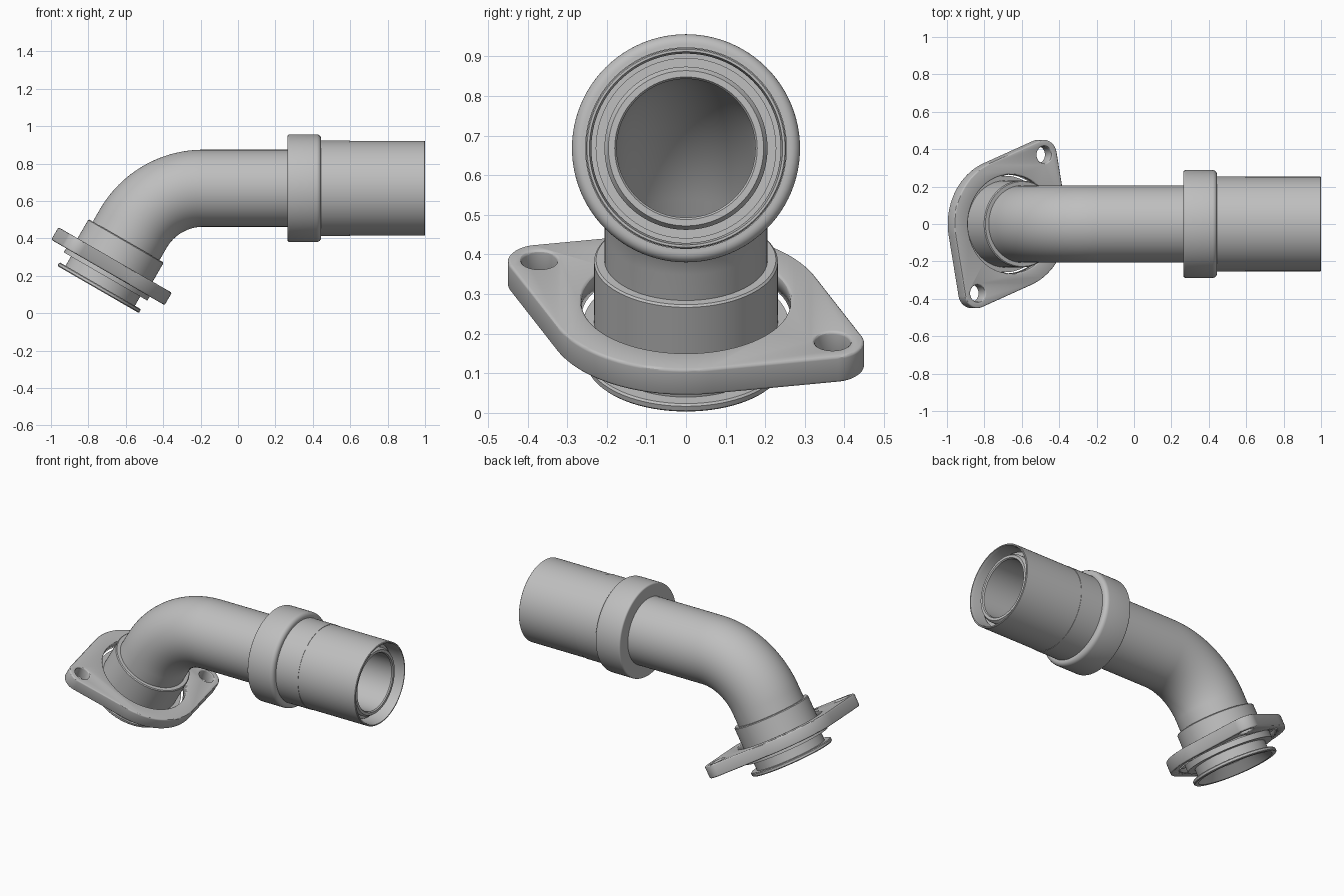
import bpy, bmesh
from math import sin, cos, pi, radians, acos, atan2, hypot
from mathutils import Vector, Matrix

if "Cube" in bpy.data.objects:
    bpy.data.objects.remove(bpy.data.objects["Cube"])

metal = bpy.data.materials.new("grey metal")
metal.use_nodes = True
GREY = (0.52, 0.52, 0.52, 1)
metal.diffuse_color = GREY
metal.node_tree.nodes["Principled BSDF"].inputs["Base Color"].default_value = GREY

# Centre line: straight inlet, 60 degree bend, straight outlet
START = Vector((-0.748, 0, 0.127))
BEND_R, BEND_ANGLE, INLET = 0.433, radians(60), 0.375
BEND_LEN = BEND_R * BEND_ANGLE
BEND_END = INLET + BEND_LEN


def frame(s):
    """Point, in-plane normal and direction at distance s on the centre line."""
    a = BEND_ANGLE - min(max(s - INLET, 0), BEND_LEN) / BEND_R
    direction = Vector((cos(a), 0, sin(a)))
    normal = Vector((sin(a), 0, -cos(a)))
    first = Vector((cos(BEND_ANGLE), 0, sin(BEND_ANGLE)))
    n0 = Vector((sin(BEND_ANGLE), 0, -cos(BEND_ANGLE)))
    p = START + first * min(s, INLET)
    if s > INLET:
        p = p + (n0 - normal) * BEND_R
    if s > BEND_END:
        p = p + direction * (s - BEND_END)
    return p, normal, direction


def at_x(x):
    """Centre line distance of a point on the outlet."""
    return BEND_END + x - frame(BEND_END)[0].x


def finish(obj, bm):
    bmesh.ops.recalc_face_normals(bm, faces=bm.faces)
    bm.to_mesh(obj.data)
    bm.free()
    obj.data.materials.clear()
    obj.data.materials.append(metal)
    bpy.ops.object.select_all(action='DESELECT')
    bpy.context.view_layer.objects.active = obj
    obj.select_set(True)
    bpy.ops.object.shade_smooth_by_angle(angle=radians(30))


def add_object(name, data):
    obj = bpy.data.objects.new(name, data)
    bpy.context.collection.objects.link(obj)
    return obj


def sweep(name, profile, sides=96, bend_steps=32):
    """Sweep a closed (distance, radius) profile round the centre line."""
    stations = []
    for (s0, r0), (s1, r1) in zip(profile, profile[1:] + profile[:1]):
        stations.append((s0, r0))
        if min(s0, s1) < INLET and max(s0, s1) > BEND_END:
            steps = [INLET + BEND_LEN * i / bend_steps for i in range(bend_steps + 1)]
            if s0 > s1:
                steps.reverse()
            stations += [(s, r0) for s in steps]
    bm = bmesh.new()
    rings = []
    for s, r in stations:
        p, n, _ = frame(s)
        rings.append([bm.verts.new(p + n * r * cos(2 * pi * i / sides)
                                   + Vector((0, r * sin(2 * pi * i / sides), 0)))
                      for i in range(sides)])
    for a, b in zip(rings, rings[1:] + rings[:1]):
        for i in range(sides):
            j = (i + 1) % sides
            bm.faces.new((a[i], a[j], b[j], b[i]))
    finish(add_object(name, bpy.data.meshes.new(name)), bm)


def fillet(cx, cr, radius, start, end, steps=6):
    """Rounded corner on an outlet profile, angles in degrees."""
    angles = [radians(start + (end - start) * i / steps) for i in range(steps + 1)]
    return [(at_x(cx + radius * cos(a)), cr + radius * sin(a)) for a in angles]


# Elbow pipe with flared lip, seat ring, collar and bore
sweep("elbow_pipe", [
    (0, 0.225), (0, 0.247), (0.005, 0.252), (0.018, 0.252), (0.023, 0.247),
    (0.023, 0.214), (0.08, 0.214), (0.08, 0.258), (0.12, 0.258), (0.12, 0.232),
    (0.295, 0.232), (0.3, 0.227), (0.3, 0.206),
    (at_x(0.95), 0.206), (at_x(0.965), 0.196), (at_x(0.965), 0.18),
    (at_x(0.958), 0.175), (0.06, 0.175)])

# Ferrule with rounded rim
sweep("ferrule", [(at_x(0.265), 0.2)]
      + fillet(0.275, 0.278, 0.01, 180, 90)
      + fillet(0.42, 0.263, 0.025, 90, 0)
      + [(at_x(0.445), 0.2)])

# Outlet sleeve with a stepped annular recess
sweep("outlet_sleeve", [(at_x(x), r) for x, r in (
    (0.43, 0.2), (0.43, 0.255), (0.6, 0.255), (0.6, 0.253), (0.997, 0.253),
    (1, 0.25), (1, 0.244), (0.98, 0.239), (0.85, 0.239), (0.85, 0.228),
    (0.92, 0.228), (0.92, 0.2))])

# Mounting flange: hull of a central disc and two bolt lugs
BODY_R, LUG_R, LUG = 0.35, 0.08, (0.205, 0.37)
BOTTOM, TOP, ROUND = 0.105, 0.182, 0.008


def arc(cx, cy, r, a0, a1, steps=24):
    return [(cx + r * cos(a0 + (a1 - a0) * i / steps),
             cy + r * sin(a0 + (a1 - a0) * i / steps)) for i in range(steps + 1)]


def circle(cx, cy, r, steps=64):
    return arc(cx, cy, r, 0, 2 * pi, steps)[:-1]


heading = atan2(LUG[1], LUG[0])
spread = acos((BODY_R - LUG_R) / hypot(*LUG))
outline = []
for sign, turn in ((1, 0), (-1, pi)):
    h = heading + turn
    outline += arc(sign * LUG[0], sign * LUG[1], LUG_R, h - spread, h + spread)
    outline += arc(0, 0, BODY_R, h + spread, h + pi - spread)

curve = bpy.data.curves.new("flange_outline", 'CURVE')
curve.dimensions = '2D'
curve.fill_mode = 'BOTH'
curve.extrude = (TOP - BOTTOM) / 2 - ROUND
curve.bevel_depth = ROUND
curve.bevel_resolution = 2
curve.offset = -ROUND
for loop in (outline, circle(0, 0, 0.264), circle(*LUG, 0.045, 32),
             circle(-LUG[0], -LUG[1], 0.045, 32)):
    spline = curve.splines.new('POLY')
    spline.points.add(len(loop) - 1)
    for point, (u, v) in zip(spline.points, loop):
        point.co = (u, v, 0, 1)
    spline.use_cyclic_u = True
helper = add_object("flange_outline", curve)
mesh = bpy.data.meshes.new_from_object(
    helper.evaluated_get(bpy.context.evaluated_depsgraph_get()))
bpy.data.objects.remove(helper)
flange = add_object("mounting_flange", mesh)
bm = bmesh.new()
bm.from_mesh(mesh)
bmesh.ops.remove_doubles(bm, verts=bm.verts, dist=0.0002)
finish(flange, bm)

# Counterbore under the flange
bm = bmesh.new()
bmesh.ops.create_cone(bm, cap_ends=True, segments=96, radius1=0.295, radius2=0.295,
                      depth=0.06, matrix=Matrix.Translation((0, 0, -0.04)))
cutter = add_object("counterbore_cutter", bpy.data.meshes.new("counterbore_cutter"))
finish(cutter, bm)
cutter.hide_render = True
cut = flange.modifiers.new("counterbore", 'BOOLEAN')
cut.operation = 'DIFFERENCE'
cut.object = cutter
cut.solver = 'EXACT'
bpy.ops.object.select_all(action='DESELECT')
bpy.context.view_layer.objects.active = flange
flange.select_set(True)
bpy.ops.object.modifier_apply(modifier=cut.name)
bpy.data.objects.remove(cutter)

# Seat the flange square to the inlet
p, n, d = frame((TOP + BOTTOM) / 2)
placement = Matrix((n, Vector((0, 1, 0)), d)).transposed().to_4x4()
placement.translation = p
flange.matrix_world = placement
